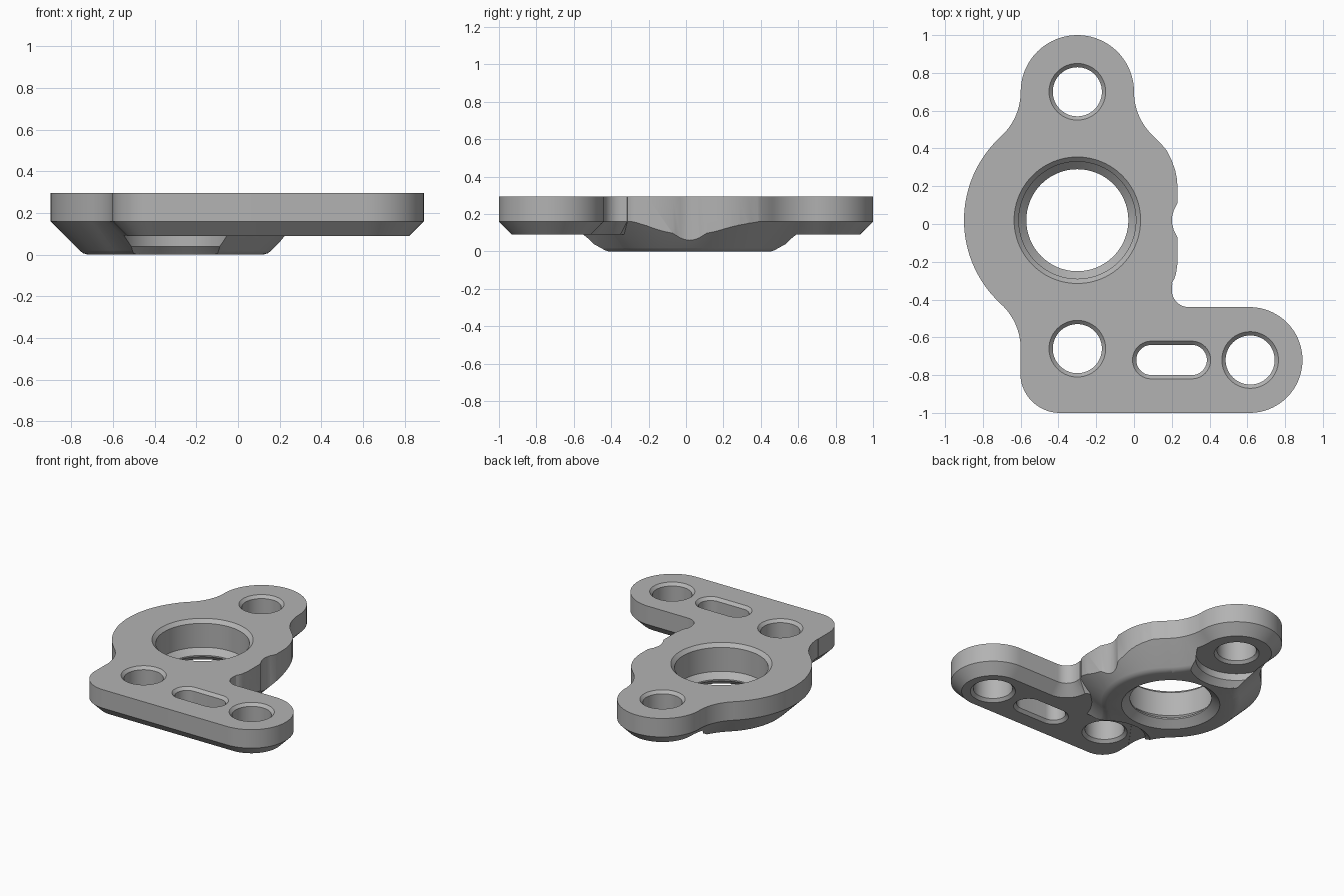
import bpy, bmesh
from math import pi, cos, sin, atan2
from mathutils import Vector

cube = bpy.data.objects.get("Cube")
if cube:
    bpy.data.objects.remove(cube, do_unlink=True)

grey = bpy.data.materials.new("plain_grey")
grey.use_nodes = True
grey.diffuse_color = (0.45, 0.45, 0.45, 1)
grey.node_tree.nodes["Principled BSDF"].inputs["Base Color"].default_value = (0.45, 0.45, 0.45, 1)

TOP, PLATE_BOTTOM, CHAMFER_TOP = 0.295, 0.09, 0.16
HUB = Vector((-0.3, 0.02))
LOBE = 0.68                      # distance from hub centre to each ear


def arc(cx, cy, r, a0, a1, n):
    return [Vector((cx + r * cos(a0 + (a1 - a0) * i / n),
                    cy + r * sin(a0 + (a1 - a0) * i / n))) for i in range(n + 1)]


def clean(points):
    out = []
    for p in points:
        if not out or (p - out[-1]).length > 1e-4:
            out.append(p)
    if (out[0] - out[-1]).length < 1e-4:
        out.pop()
    return out


def inset(points, d):
    """Offset a counter-clockwise outline inwards by d."""
    res = []
    for i, p in enumerate(points):
        a = (p - points[i - 1]).normalized()
        b = (points[(i + 1) % len(points)] - p).normalized()
        n1, n2 = Vector((-a.y, a.x)), Vector((-b.y, b.x))
        res.append(p + (n1 + n2) * d / (1 + n1.dot(n2)))
    return res


def loft(name, outline, levels):
    """Stack inset copies of an outline: levels are (inset, z), bottom to top."""
    outline = clean(outline)
    bm = bmesh.new()
    rings = [[bm.verts.new((p.x, p.y, z)) for p in inset(outline, d)] for d, z in levels]
    n = len(outline)
    for lo, hi in zip(rings, rings[1:]):
        for i in range(n):
            j = (i + 1) % n
            bm.faces.new((lo[i], lo[j], hi[j], hi[i]))
    bm.faces.new(rings[0][::-1])
    bm.faces.new(rings[-1])
    mesh = bpy.data.meshes.new(name)
    bm.to_mesh(mesh)
    bm.free()
    obj = bpy.data.objects.new(name, mesh)
    bpy.context.collection.objects.link(obj)
    mesh.materials.append(grey)
    return obj


def combine(target, tool, operation):
    mod = target.modifiers.new("combine", "BOOLEAN")
    mod.operation, mod.solver, mod.object = operation, "EXACT", tool
    bpy.context.view_layer.objects.active = target
    bpy.ops.object.modifier_apply(modifier=mod.name)
    bpy.data.objects.remove(tool, do_unlink=True)


def through_hole(outline, rim):
    """Straight hole with a 45 degree rim on both faces of the plate."""
    e = 0.03
    return loft("hole_cutter", outline, [
        (-rim - e, PLATE_BOTTOM - e), (0, PLATE_BOTTOM + rim),
        (0, TOP - rim), (-rim - e, TOP + e)])


# Hub with two ears, joined by tangent fillets
fillet = 0.32
a = atan2(LOBE, 0.3 + fillet)
quarter = (arc(0, 0, 0.6, 0, a, 24)
           + arc(0.3 + fillet, LOBE, fillet, a + pi, pi, 16)
           + arc(0, LOBE, 0.3, 0, pi / 2, 20))
half = quarter + [Vector((-p.x, p.y)) for p in reversed(quarter)]
outline = [p + HUB for p in half + [-p for p in half]]
body = loft("bracket_body", outline, [
    (0.18, 0), (0.155, 0.007), (0.14, 0.02), (0, CHAMFER_TOP), (0, 0.33)])

# Flat right side of the hub with a small notch
edge = [(0.2, -0.6), (0.2, -0.33), (0.222, -0.265), (0.23, -0.21), (0.23, -0.07),
        (0.21, -0.03), (0.202, 0), (0.2, 0.02), (0.202, 0.04), (0.21, 0.07),
        (0.23, 0.11), (0.23, 0.2), (0.227, 0.24), (0.218, 0.285), (0.2, 0.335),
        (0.177, 0.381), (0.16, 0.42), (0.16, 0.6)]
trim = [Vector(p) for p in [(0.6, 0.6)] + edge[::-1] + [(0.6, -0.6)]]
combine(body, loft("side_cutter", trim, [(0, -0.1), (0, 0.5)]), "DIFFERENCE")

# Clearance pockets under the two ears
for s in (-1, 1):
    pocket = arc(HUB.x, HUB.y + s * LOBE, 0.27, 0, 2 * pi, 72)
    combine(body, loft("pocket_cutter", pocket, [
        (-0.06, -0.02), (0, 0.04), (0, PLATE_BOTTOM + 0.001)]), "DIFFERENCE")

# Side arm with chamfered underside
arm = (arc(-0.392, -0.79, 0.21, pi, 1.5 * pi, 16)
       + arc(0.612, -0.72, 0.28, -pi / 2, pi / 2, 36)
       + arc(0.29, -0.35, 0.09, -pi / 2, -pi, 12)
       + [Vector(p) for p in ((0.203, -0.315), (0.1, -0.25), (-0.3, -0.25),
                              (-0.48, -0.5), (-0.602, -0.67))])
combine(body, loft("side_arm", arm, [
    (0.07, PLATE_BOTTOM), (0, CHAMFER_TOP), (0, 0.34)]), "UNION")

# Level top face
square = [Vector(p) for p in ((-2, -2), (2, -2), (2, 2), (-2, 2))]
combine(body, loft("top_cutter", square, [(0, TOP), (0, 0.6)]), "DIFFERENCE")

# Stepped main bore
bore = arc(HUB.x, HUB.y, 0.27, 0, 2 * pi, 96)
combine(body, loft("bore_cutter", bore, [
    (-0.08, -0.02), (0, 0.045), (0, 0.055), (-0.04, 0.095),
    (-0.04, TOP - 0.025), (-0.095, TOP + 0.03)]), "DIFFERENCE")

# Bolt holes and slot
for x, y in ((-0.3, HUB.y + LOBE), (-0.3, HUB.y - LOBE), (0.615, -0.72)):
    combine(body, through_hole(arc(x, y, 0.13, 0, 2 * pi, 56), 0.02), "DIFFERENCE")
slot = (arc(0.306, -0.72, 0.08, -pi / 2, pi / 2, 20)
        + arc(0.092, -0.72, 0.08, pi / 2, 1.5 * pi, 20))
combine(body, through_hole(slot, 0.02), "DIFFERENCE")

# Smooth curves, sharp chamfers
bpy.ops.object.select_all(action="DESELECT")
body.select_set(True)
bpy.context.view_layer.objects.active = body
bpy.ops.object.shade_smooth_by_angle(angle=0.5)
